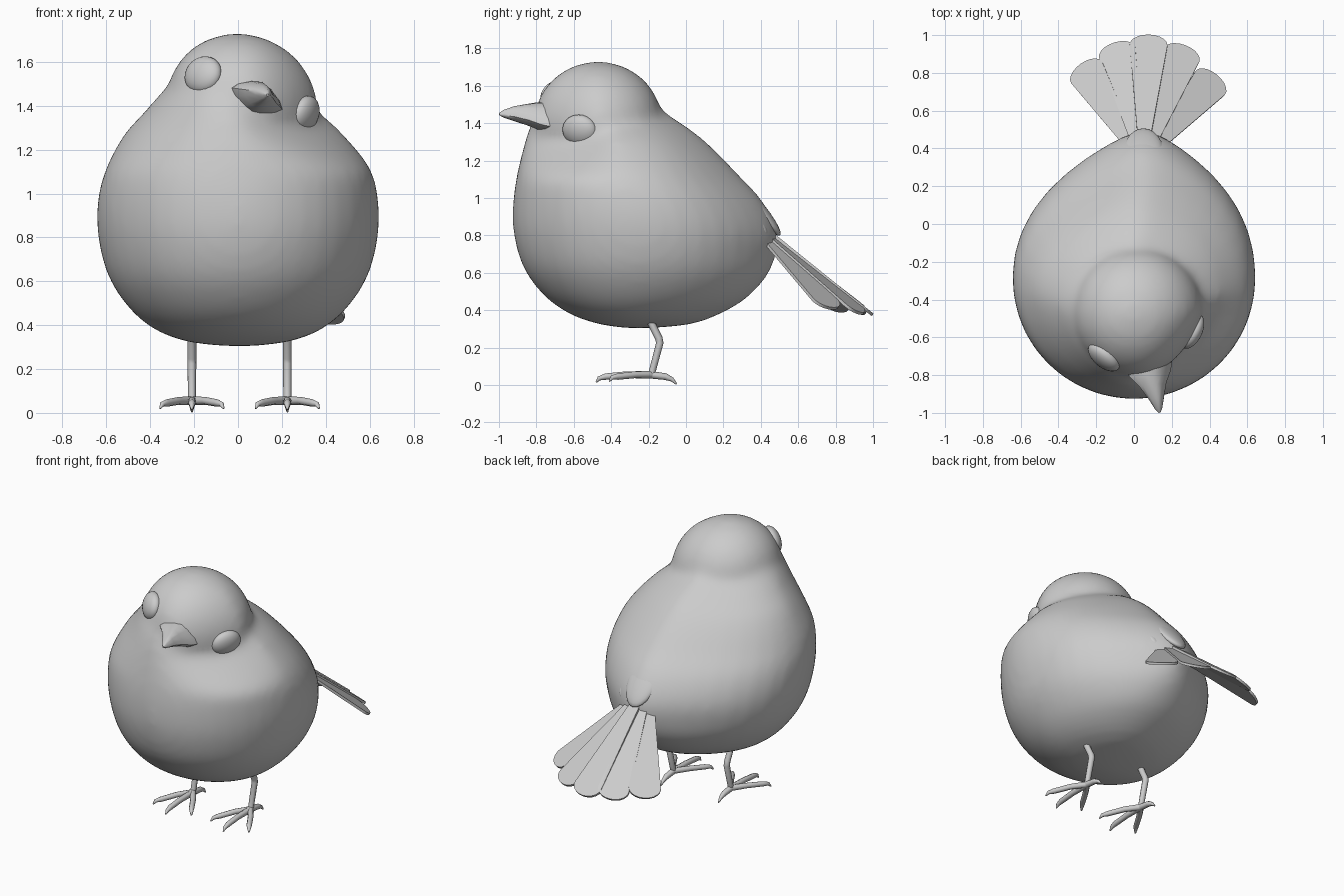
import bpy, bmesh, math
from mathutils import Vector, Matrix, Euler
from mathutils.bvhtree import BVHTree

if "Cube" in bpy.data.objects:
    bpy.data.objects.remove(bpy.data.objects["Cube"])

V = Vector


def loft(bm, rings):
    """Skin a list of equal-length closed rings and cap both ends."""
    rows = [[bm.verts.new(p) for p in r] for r in rings]
    n = len(rows[0])
    for a, b in zip(rows, rows[1:]):
        for i in range(n):
            j = (i + 1) % n
            bm.faces.new((a[i], a[j], b[j], b[i]))
    bm.faces.new(rows[0])
    bm.faces.new(rows[-1])


def ball(bm, loc, rot, scale):
    m = Matrix.LocRotScale(V(loc), rot, V(scale))
    return bmesh.ops.create_uvsphere(bm, u_segments=24, v_segments=14, radius=1, matrix=m)["verts"]


def finish(bm, name, angle=180):
    bmesh.ops.recalc_face_normals(bm, faces=bm.faces[:])
    me = bpy.data.meshes.new(name)
    bm.to_mesh(me)
    bm.free()
    ob = bpy.data.objects.new(name, me)
    bpy.context.collection.objects.link(ob)
    bpy.ops.object.select_all(action='DESELECT')
    ob.select_set(True)
    bpy.context.view_layer.objects.active = ob
    bpy.ops.object.shade_smooth_by_angle(angle=math.radians(angle))
    return ob


def smooth_path(rows, steps):
    """Catmull-Rom interpolation between tuples of numbers."""
    out = []
    for i in range(len(rows) - 1):
        p0, p1, p2, p3 = (rows[max(0, min(len(rows) - 1, i + k))] for k in (-1, 0, 1, 2))
        for j in range(steps):
            t = j / steps
            out.append([.5 * (2 * b + (c - a) * t + (2 * a - 5 * b + 4 * c - d) * t * t
                              + (3 * b - a - 3 * c + d) * t ** 3)
                        for a, b, c, d in zip(p0, p1, p2, p3)])
    return out + [list(rows[-1])]


# Body: egg-shaped level rings (z, front y, back y, half width, centre x)
levels = [(.305, -.32, -.18, .07, 0), (.325, -.46, .02, .23, 0), (.375, -.61, .17, .37, 0),
          (.47, -.75, .33, .49, 0), (.62, -.865, .455, .59, 0), (.80, -.92, .49, .638, 0),
          (.97, -.925, .42, .64, 0), (1.12, -.905, .285, .60, 0), (1.27, -.87, .14, .50, -.02),
          (1.37, -.84, .02, .40, -.03), (1.45, -.80, -.10, .31, -.05), (1.55, -.72, -.22, .20, -.07)]
rings = []
for z, yf, yb, rx, xc in smooth_path(levels, 4):
    yc = (yf + yb) / 2 - .05 * min(1, max(0, (1.3 - z) * 5))
    pinch = min(1, max(0, (z - 1.1) * 5))
    point = .3 * min(1, max(0, (z - .45) * 4))
    ring = []
    for i in range(40):
        a = math.tau * i / 40
        c, s = math.cos(a), math.sin(a)
        if c > 0:
            y, k = yc + c * (yb - yc), .15 * c * c + point * c ** 4
        else:
            y, k = yc + c * (yc - yf), pinch * (.45 if s > 0 else .15) * abs(c)
        ring.append((xc + s * rx * (1 - k) + (.05 * c * c if c > 0 else 0), y, z))
    rings.append(ring)
bm = bmesh.new()
loft(bm, rings)
# Head, tilted and blended into the body, narrower towards the right cheek
for v in ball(bm, (.02, -.47, 1.405), Euler((0, math.radians(25), 0)).to_quaternion(), (.352, .345, .32)):
    if v.co.y < -.47 and v.co.x > .02:
        v.co.x = .02 + (v.co.x - .02) * (1 - .25 * (-.47 - v.co.y) / .345)
body = finish(bm, "body")
rm = body.modifiers.new("blend", 'REMESH')
rm.mode = 'VOXEL'
rm.voxel_size = .025
rm.use_smooth_shade = True
sm = body.modifiers.new("soften", 'SMOOTH')
sm.factor = .5
sm.iterations = 14

# Eyes: flattened balls set into the head surface
bpy.context.view_layer.update()
tree = BVHTree.FromObject(body, bpy.context.evaluated_depsgraph_get())
for name, start, ray, n in (("right_eye", (3, -.575, 1.355), (-1, 0, 0), (.86, -.42, -.28)),
                            ("left_eye", (-.17, -3, 1.545), (0, 1, 0), (-.62, -.74, .28))):
    hit = tree.ray_cast(V(start), V(ray))[0]
    n = V(n).normalized()
    bm = bmesh.new()
    ball(bm, hit - n * .018, n.to_track_quat('Z', 'Y'), (.1, .088, .052))
    finish(bm, name)

# Beak: diamond sections shrinking to the tip (centre, half width, half height)
side, up = V((.92, .14, -.37)), V((.33, 0, .94))
rings = []
for c, w, h in (((.08, -.73, 1.43), .135, .085), ((.085, -.79, 1.437), .12, .075),
                ((.10, -.85, 1.445), .078, .06), ((.118, -.92, 1.451), .045, .042),
                ((.13, -.975, 1.45), .022, .022), ((.135, -.999, 1.449), .006, .006)):
    ring = []
    for i in range(12):
        a = math.tau * i / 12
        x, y = math.cos(a), math.sin(a)
        ring.append(V(c) + side * w * math.copysign(abs(x) ** 1.4, x)
                    + up * h * math.copysign(abs(y) ** 1.4, y))
    rings.append(ring)
bm = bmesh.new()
loft(bm, rings)
finish(bm, "beak", 50)

# Rump feathers covering the tail root
bm = bmesh.new()
slope = Euler((math.radians(-50), 0, 0)).to_quaternion()
ball(bm, (.05, .365, .965), slope, (.11, .215, .04))
for x in (-.07, .18):
    ball(bm, (x, .35, .90), slope, (.05, .13, .035))
finish(bm, "rump_feathers")

# Tail: five fanned feathers, rounded at the tip
tips = [(-.28, .85, .40), (-.10, .96, .385), (.08, .998, .375), (.27, .945, .385), (.44, .79, .415)]
for k, tip in enumerate(tips):
    i = k - 2
    base = V((.05 + .025 * i, .39, .865 - .018 * abs(i)))
    d = V(tip) - base
    length = d.length
    d.normalize()
    n = V((.25 * i, .63, .78)).normalized()
    s = d.cross(n).normalized()
    n = s.cross(d)
    outline = [(0, -.025)]
    for j in range(11):
        a = math.pi * (j / 10 - .5)
        outline.append((length - .07 + .07 * math.cos(a), .1 * math.sin(a)))
    outline.append((0, .025))
    flat = [base + d * t + s * w - n * .004 * abs(i) for t, w in outline]
    bm = bmesh.new()
    loft(bm, [[p + n * .008 for p in flat], [p - n * .008 for p in flat]])
    finish(bm, f"tail_feather_{k + 1}", 40)


def tubes(name, origin, paths):
    """Round tapered tubes; each path point is (x, y, z, radius)."""
    cu = bpy.data.curves.new(name, 'CURVE')
    cu.dimensions = '3D'
    cu.bevel_depth = 1
    cu.bevel_resolution = 2
    cu.use_fill_caps = True
    for path in paths:
        sp = cu.splines.new('POLY')
        sp.points.add(len(path) - 1)
        for p, (x, y, z, r) in zip(sp.points, path):
            p.co = (x, y, z, 1)
            p.radius = r
        sp.use_smooth = True
    ob = bpy.data.objects.new(name, cu)
    ob.location = origin
    bpy.context.collection.objects.link(ob)


# Legs and feet: three front toes and one back toe, with claws
leg = [(0, -.23, .42, .02), (0, -.145, .25, .02), (0, -.14, .225, .02), (0, -.185, .055, .018)]
toes = [[(0, -.185, .055, .02), (.06 * m, -.27, .055, .018), (.115 * m, -.365, .045, .017),
         (.135 * m, -.395, .04, .012), (.145 * m, -.41, .02, .004)] for m in (-1, 1)]
toes.append([(0, -.185, .055, .02), (0, -.32, .055, .018), (0, -.43, .045, .017),
             (0, -.465, .035, .012), (0, -.48, .015, .004)])
toes.append([(0, -.19, .055, .02), (0, -.11, .045, .018), (0, -.075, .03, .012), (0, -.05, .005, .004)])
for name, x in (("left", -.21), ("right", .225)):
    tubes(name + "_leg", (x, 0, 0), [leg])
    tubes(name + "_foot", (x, 0, 0), toes)
